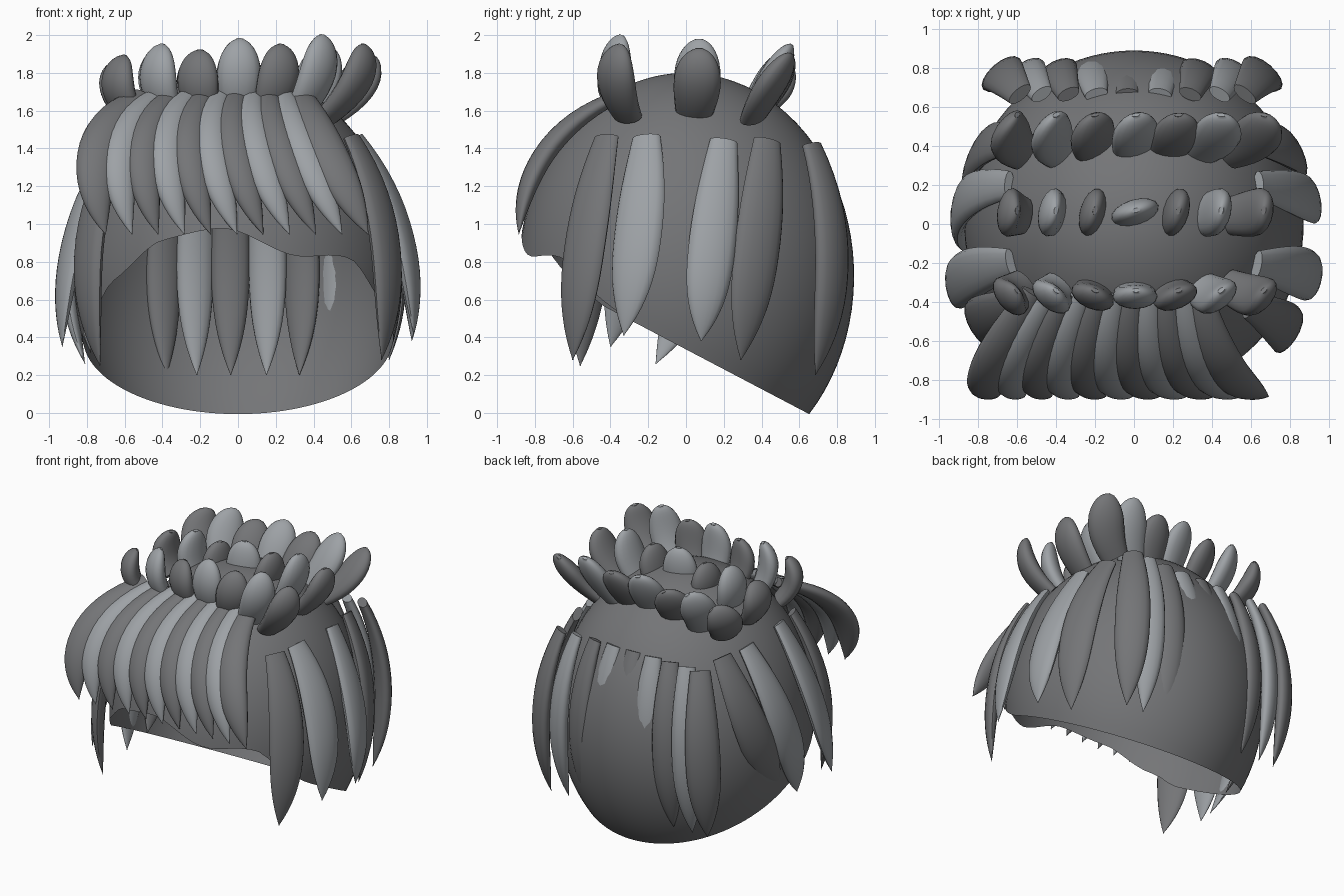
import bpy, math
from mathutils import Vector as V

if "Cube" in bpy.data.objects:
    bpy.data.objects.remove(bpy.data.objects["Cube"])

RX, RY, RZ, CZ = 0.87, 0.89, 1.075, 0.725   # scalp ellipsoid


def material(name, col):
    m = bpy.data.materials.new(name)
    m.diffuse_color = (*col, 1)
    m.use_nodes = True
    m.node_tree.nodes["Principled BSDF"].inputs["Base Color"].default_value = m.diffuse_color
    return m


DARK = material("dark_hair", (.175, .178, .185))
LIGHT = material("light_hair", (.34, .36, .38))


def lerp(table, t):
    for (a, va), (b, vb) in zip(table, table[1:]):
        if t <= b:
            k = max(0, (t - a) / (b - a))
            k = k * k * (3 - 2 * k)
            return va + (vb - va) * k
    return table[-1][1]


def make(name, verts, faces, mat):
    me = bpy.data.meshes.new(name)
    me.from_pydata(verts, [], faces)
    me.materials.append(mat)
    ob = bpy.data.objects.new(name, me)
    bpy.context.collection.objects.link(ob)
    bpy.context.view_layer.objects.active = ob
    bpy.ops.object.select_all(action='DESELECT')
    ob.select_set(True)
    bpy.ops.object.shade_smooth_by_angle(angle=math.radians(50))
    return ob


# Width profiles: blunt root, then a pointed (long) or rounded (tuft) tip
def long_prof(t):
    if t < .5:
        return .58 + .42 * math.sin(math.pi * t)
    return max(.03, 1 - ((t - .5) * 2) ** 2.8)


def tuft_prof(t):
    if t < .5:
        return .76 + .24 * math.sin(math.pi * t)
    return max(.03, 1 - ((t - .5) / .5) ** 2) ** .5


# Leaf-shaped lock swept through three points, with an elliptical section
def lock(name, a, m, b, side, width, thick, mat, prof=long_prof, rings=22, sides=16):
    a, m, b, side = V(a), V(m), V(b), V(side)
    c = 2 * m - (a + b) / 2
    verts, faces = [], []
    for i in range(rings + 1):
        t = math.sin(math.pi / 2 * i / rings)
        p = a * (1 - t) ** 2 + c * 2 * t * (1 - t) + b * t * t
        tan = ((c - a) * (1 - t) + (b - c) * t).normalized()
        s = (side - tan * side.dot(tan)).normalized()
        n = s.cross(tan)
        w = prof(t)
        for j in range(sides):
            g = math.tau * j / sides
            verts.append(p + s * math.cos(g) * w * width / 2 + n * math.sin(g) * w * thick / 2)
    for i in range(rings):
        for j in range(sides):
            k = (j + 1) % sides
            faces.append((i * sides + j, i * sides + k, (i + 1) * sides + k, (i + 1) * sides + j))
    faces.append(tuple(range(sides))[::-1])
    faces.append(tuple(rings * sides + j for j in range(sides)))
    return make(name, verts, faces, mat)


# Scalp cap: open dome with slanted rim and wavy front edge
BUMP = [(-.75, 0), (-.66, .06), (-.4, .17), (-.1, .19), (.3, .06), (.6, .14), (.75, .04), (.85, 0)]


def rim(x, y):
    fade = min(1, max(0, (-y - .3) / .2))
    return 0.336 - 0.525 * y + lerp(BUMP, x) * fade


def dome(th, ph):
    return V((RX * math.sin(ph) * math.sin(th), -RY * math.sin(ph) * math.cos(th), CZ + RZ * math.cos(ph)))


N, M = 96, 32
verts, faces = [V((0, 0, CZ + RZ))], []
for j in range(N):
    th = math.tau * j / N
    lo, hi = .3, 2.9
    for _ in range(30):
        mid = (lo + hi) / 2
        p = dome(th, mid)
        lo, hi = (mid, hi) if p.z > rim(p.x, p.y) else (lo, mid)
    verts += [dome(th, lo * (i + 1) / M) for i in range(M)]
for j in range(N):
    p, q = 1 + j * M, 1 + (j + 1) % N * M
    faces.append((0, p, q))
    faces += [(p + i, p + i + 1, q + i + 1, q + i) for i in range(M - 1)]
make("scalp_cap", verts, faces, DARK)

# Fringe locks sweeping forward and down
for i in range(11):
    k = i / 10
    xb, xt = -.52 + .86 * k, -.70 + 1.39 * k
    xm = -.74 + 1.21 * k
    lock("fringe_lock", (xb, -.35, 1.68), (xm, -.735, 1.39), (xt, -.885, .945),
         (1, .15, 0), .21 if i in (0, 10) else .18, .11, LIGHT if i % 2 else DARK)

# Side locks: base, middle, tip, width
RIGHT = [((.60, -.42, 1.46), (.775, -.53, .92), (.76, -.60, .28), .25),
         ((.63, -.21, 1.46), (.86, -.25, .98), (.93, -.33, .41), .26),
         ((.64, .20, 1.44), (.87, .14, .90), (.92, .08, .38), .25),
         ((.60, .43, 1.44), (.80, .38, .90), (.80, .29, .28), .26)]
LEFT = [((-.60, -.40, 1.46), (-.785, -.50, .90), (-.73, -.56, .25), .25),
        ((-.63, -.20, 1.46), (-.86, -.27, .95), (-.93, -.40, .35), .26),
        ((-.64, .20, 1.44), (-.88, .10, .87), (-.81, -.16, .26), .25),
        ((-.60, .43, 1.44), (-.80, .35, .90), (-.78, .04, .32), .26)]
for row in (RIGHT, LEFT):
    for (a, m, b, w), mat in zip(row, (DARK, LIGHT, LIGHT, DARK)):
        lock("side_lock", a, m, b, (-m[1] / RY ** 2, m[0] / RX ** 2, 0), w, .10, mat)

# Back locks hanging in one curtain: buried in the cap at the middle, free at the sides
for i, x in enumerate((-.68, -.55, -.39, -.225, -.04, .155, .335, .51, .66)):
    ym = .79 - .04 * x * x
    lock("back_lock", (x * .86, .665, 1.42), (x, ym, .84), (x * .97, .685, .2),
         (ym, -x, 0), .24 if abs(x) > .6 else .205, .11, LIGHT if i % 2 else DARK)

# Crown tufts: three rows of seven, fanning outwards
ROWS = [(-.31, -.37, -.34, .23), (.04, .06, .07, .25), (.36, .45, .56, .25)]
LIFT = [-.09, -.03, -.06, .0, -.03, .02, -.03]
for r, (yb, ym, yt, w) in enumerate(ROWS):
    for i in range(7):
        x = -.57 + .19 * i
        xb, xt = (x * .83, x * 1.15 + .01) if x > 0 else (x * .98, x * 1.05)
        zt = 1.98 + LIFT[i] - (0, .02, .05)[r]
        zb = 1.60 - .05 * abs(x)
        if r == 1:
            side = (.35 * (1 - abs(x)), 1, 0) if i != 3 else (1, .3, 0)
        else:
            side = (1, 2.2 * x if r == 0 else .4 - 1.6 * x, 0)
        lock("crown_tuft", (xb, yb, zb), ((xb + xt) / 2 + .1 * x, ym, (zb + zt) / 2),
             (xt, yt, zt), side, w, .13, LIGHT if i % 2 else DARK, tuft_prof, 14)
